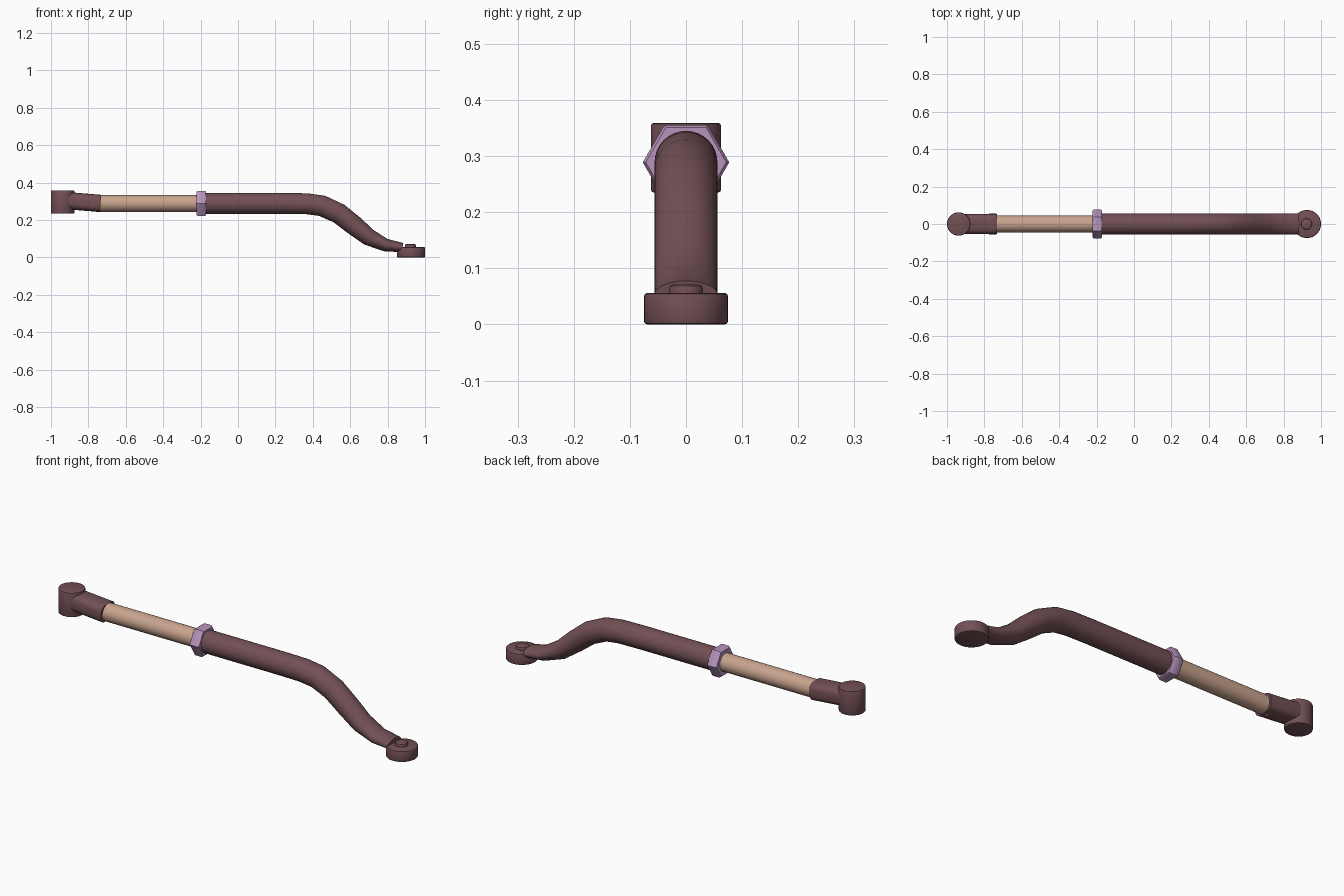
import bpy, bmesh, math
from mathutils import Vector

if "Cube" in bpy.data.objects:
    bpy.data.objects.remove(bpy.data.objects["Cube"])


def material(name, rgb):
    m = bpy.data.materials.new(name)
    m.diffuse_color = (*rgb, 1)
    m.use_nodes = True
    m.node_tree.nodes["Principled BSDF"].inputs["Base Color"].default_value = m.diffuse_color
    return m


BROWN = material("brown_metal", (0.17, 0.08, 0.09))
TAN = material("tan_metal", (0.58, 0.37, 0.27))
LILAC = material("lilac_metal", (0.48, 0.30, 0.51))


def finish(obj, mat, angle=35):
    obj.data.materials.clear()
    obj.data.materials.append(mat)
    bpy.ops.object.select_all(action='DESELECT')
    obj.select_set(True)
    bpy.context.view_layer.objects.active = obj
    bpy.ops.object.shade_smooth_by_angle(angle=math.radians(angle))
    return obj


def loft(name, stations, mat, sides=32, power=2.0):
    """Closed tube through stations (x, z, half height, half width) in the xz plane."""
    bm = bmesh.new()
    pts = [Vector((x, 0, z)) for x, z, _, _ in stations]
    rings = []
    for i, (_, _, rz, ry) in enumerate(stations):
        t = (pts[min(i + 1, len(pts) - 1)] - pts[max(i - 1, 0)]).normalized()
        up = Vector((-t.z, 0, t.x))
        ring = []
        for k in range(sides):
            a = 2 * math.pi * k / sides
            c, s = (math.copysign(abs(v) ** (2 / power), v) for v in (math.cos(a), math.sin(a)))
            ring.append(bm.verts.new(pts[i] + up * (s * rz) + Vector((0, c * ry, 0))))
        rings.append(ring)
    for r0, r1 in zip(rings, rings[1:]):
        for k in range(sides):
            j = (k + 1) % sides
            bm.faces.new((r0[k], r0[j], r1[j], r1[k]))
    bm.faces.new(rings[0])
    bm.faces.new(rings[-1])
    bmesh.ops.recalc_face_normals(bm, faces=bm.faces)
    me = bpy.data.meshes.new(name)
    bm.to_mesh(me)
    bm.free()
    obj = bpy.data.objects.new(name, me)
    bpy.context.collection.objects.link(obj)
    return finish(obj, mat)


def upright_disc(name, x, r, z0, z1, chamfer, mat):
    bpy.ops.mesh.primitive_cylinder_add(vertices=40, radius=r, depth=z1 - z0,
                                        location=(x, 0, (z0 + z1) / 2))
    obj = bpy.context.object
    obj.name = name
    bev = obj.modifiers.new("edge", 'BEVEL')
    bev.width = chamfer
    bev.segments = 2
    bev.angle_limit = math.radians(40)
    bpy.ops.object.modifier_apply(modifier="edge")
    return finish(obj, mat)


AXIS = 0.289

# Left joint: upright barrel and its slightly tilted collar
upright_disc("left_barrel", -0.9375, 0.0625, 0.235, 0.359, 0.005, BROWN)
loft("left_collar", [(-0.94, 0.306, 0.046, 0.054), (-0.735, 0.289, 0.046, 0.055)],
     BROWN, sides=32, power=3.0)

# Adjusting rod
loft("adjuster_rod", [(-0.76, AXIS, 0.045, 0.045), (-0.15, AXIS, 0.045, 0.045)], TAN)

# Hexagonal lock nut with chamfered faces
R = 0.077
loft("lock_nut", [(-0.222, AXIS, R * 0.93, R * 0.93), (-0.215, AXIS, R, R),
                  (-0.177, AXIS, R, R), (-0.170, AXIS, R * 0.93, R * 0.93)],
     LILAC, sides=6)

# Main tube: straight, S-bend down, flattening at the end
W = 0.056
loft("bent_tube", [
    (-0.18, AXIS, W, W), (0.25, AXIS, W, W), (0.37, 0.287, W, W),
    (0.45, 0.276, W, W), (0.54, 0.235, 0.055, W), (0.62, 0.172, 0.053, W),
    (0.70, 0.108, 0.046, W), (0.79, 0.066, 0.034, W), (0.88, 0.053, 0.025, W)], BROWN)

# Right joint: flat eye with a raised button
upright_disc("right_eye", 0.925, 0.075, 0.0, 0.056, 0.006, BROWN)
upright_disc("right_button", 0.922, 0.03, 0.04, 0.071, 0.007, BROWN)
